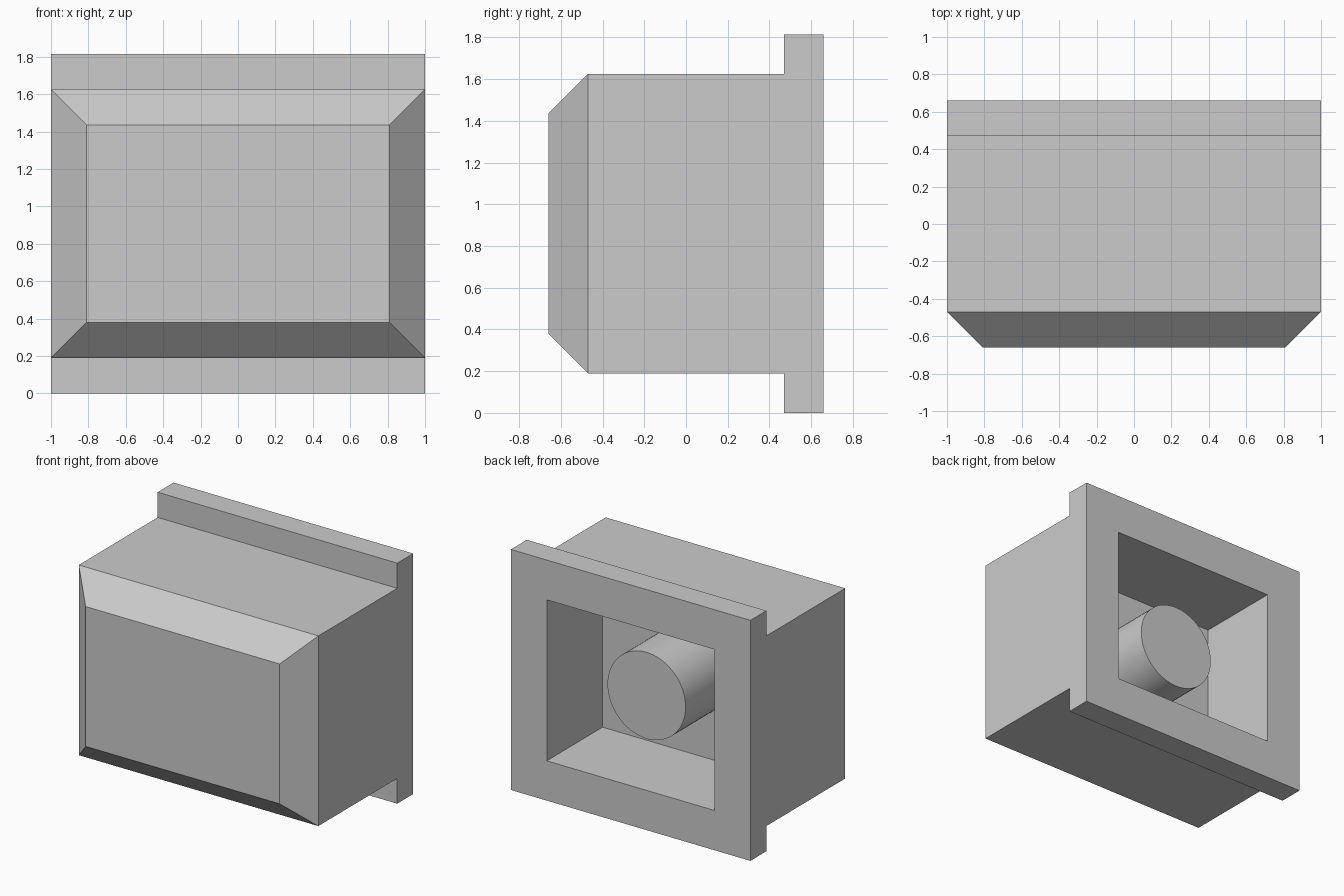
import bpy, bmesh
from mathutils import Vector

cube = bpy.data.objects.get("Cube")
if cube:
    bpy.data.objects.remove(cube, do_unlink=True)

HEIGHT = 1.815
STEP = 0.19              # flange thickness, flange lip and front chamfer
BACK, FRONT = 0.66, -0.66
RECESS_DEPTH = 0.665

grey = bpy.data.materials.new("plain grey")
grey.use_nodes = True
colour = (0.6, 0.6, 0.6, 1)
grey.diffuse_color = colour
grey.node_tree.nodes["Principled BSDF"].inputs["Base Color"].default_value = colour


def finish(bm, name):
    bmesh.ops.recalc_face_normals(bm, faces=bm.faces)
    mesh = bpy.data.meshes.new(name)
    bm.to_mesh(mesh)
    bm.free()
    mesh.materials.append(grey)
    obj = bpy.data.objects.new(name, mesh)
    bpy.context.collection.objects.link(obj)
    return obj


def facing(bm, y):
    """The largest face lying wholly at depth y."""
    flat = [f for f in bm.faces if all(abs(v.co.y - y) < 1e-4 for v in f.verts)]
    return max(flat, key=lambda f: f.calc_area())


# Housing: side profile with a flange at the back, extruded across the width
shoulder, lip = FRONT + STEP, BACK - STEP
low, high = STEP, HEIGHT - STEP
profile = [(shoulder, low), (lip, low), (lip, 0), (BACK, 0),
           (BACK, HEIGHT), (lip, HEIGHT), (lip, high), (shoulder, high)]
bm = bmesh.new()
side = bm.faces.new([bm.verts.new((-1, y, z)) for y, z in profile])
new = bmesh.ops.extrude_face_region(bm, geom=[side], use_keep_orig=True)["geom"]
bmesh.ops.translate(bm, vec=(2, 0, 0),
                    verts=[v for v in new if isinstance(v, bmesh.types.BMVert)])
bmesh.ops.recalc_face_normals(bm, faces=bm.faces)

# Chamfered front: pull the front face forward and draw its corners in
front = bmesh.ops.extrude_discrete_faces(bm, faces=[facing(bm, shoulder)])["faces"][0]
for v in front.verts:
    inward_x = -STEP if v.co.x > 0 else STEP
    inward_z = -STEP if v.co.z > HEIGHT / 2 else STEP
    v.co += Vector((inward_x, -STEP, inward_z))

# Recess: inset the back face and push it into the body
back = facing(bm, BACK)
bmesh.ops.inset_region(bm, faces=[back], thickness=0.3, use_even_offset=True)
floor = bmesh.ops.extrude_discrete_faces(bm, faces=[back])["faces"][0]
bmesh.ops.translate(bm, vec=(0, -RECESS_DEPTH, 0), verts=floor.verts)
finish(bm, "housing")

# Round peg standing on the recess floor
peg_start, peg_end = BACK - RECESS_DEPTH, lip
bpy.ops.mesh.primitive_cylinder_add(
    vertices=64, radius=0.326, depth=peg_end - peg_start,
    location=(0, (peg_start + peg_end) / 2, HEIGHT / 2),
    rotation=(1.5707963, 0, 0))
peg = bpy.context.object
peg.name = "peg"
peg.data.materials.append(grey)
bpy.ops.object.shade_smooth_by_angle()
